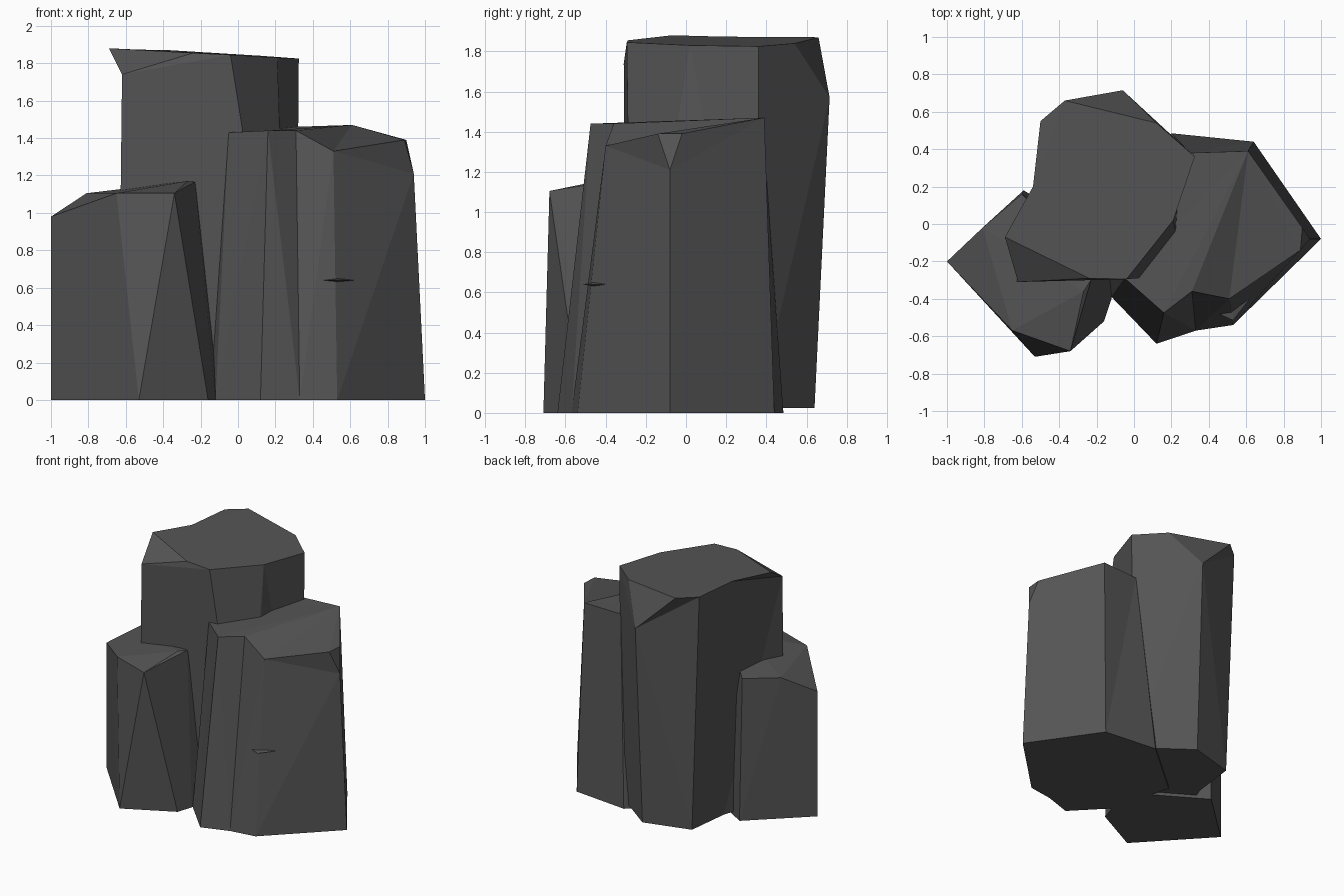
import bpy, bmesh

if "Cube" in bpy.data.objects:
    bpy.data.objects.remove(bpy.data.objects["Cube"])

rock = bpy.data.materials.new("dark grey rock")
rock.diffuse_color = (0.09, 0.09, 0.09, 1)
rock.use_nodes = True
rock.node_tree.nodes["Principled BSDF"].inputs["Base Color"].default_value = rock.diffuse_color


def finish(name, bm):
    bmesh.ops.recalc_face_normals(bm, faces=bm.faces)
    me = bpy.data.meshes.new(name)
    bm.to_mesh(me)
    bm.free()
    me.materials.append(rock)
    ob = bpy.data.objects.new(name, me)
    bpy.context.collection.objects.link(ob)


def column(name, base_z, hub, ring):
    """Loft base points to top points; extra crown points make a chipped corner.
    The cap is fanned from its corner number hub."""
    bm = bmesh.new()
    rows = []
    for base, shoulder, *crown in ring:
        b = bm.verts.new((*base, base_z))
        s = bm.verts.new(shoulder)
        rows.append((b, s, [bm.verts.new(c) for c in crown] or [s]))
    for i, (b, s, c) in enumerate(rows):
        b2, s2, c2 = rows[(i + 1) % len(rows)]
        bm.faces.new([b, b2, s2, s])
        if len(c2) > 1:
            bm.faces.new([s, s2, c2[0]])
        if len(c) > 1:
            bm.faces.new([s, s2, c[-1]])
            bm.faces.new([s, *reversed(c)])
    cap = [v for r in rows for v in r[2]]
    cap = cap[hub:] + cap[:hub]
    for p, q in zip(cap[1:], cap[2:]):
        bm.faces.new([cap[0], p, q])
    bm.faces.new([r[0] for r in reversed(rows)])
    bmesh.ops.triangulate(bm, faces=[f for f in bm.faces if len(f.verts) > 3])
    finish(name, bm)


def hull(name, points):
    bm = bmesh.new()
    for p in points:
        bm.verts.new(p)
    bmesh.ops.convex_hull(bm, input=list(bm.verts))
    loose = [v for v in bm.verts if not v.link_faces]
    bmesh.ops.delete(bm, geom=loose, context='VERTS')
    finish(name, bm)


# Tall rear column, chipped at the front left and the back
column("tall_rock", 0.025, 8, [
    ((-.64, -.30), (-.62, -.31, 1.74), (-.69, -.07, 1.88), (-.24, -.29, 1.855)),
    ((.25, -.27), (-.04, -.295, 1.845)),
    ((.27, -.22), (.21, .02, 1.83)),
    ((.31, .36), (.325, .36, 1.825)),
    ((-.07, .64), (-.06, .715, 1.57), (.12, .54, 1.84), (-.37, .66, 1.87)),
    ((-.43, .54), (-.50, .55, 1.872)),
    ((-.47, .20), (-.54, .20, 1.873)),
])

# Middle-height right column, chipped at its right corner
column("right_rock", 0.0, 5, [
    ((.12, -.64), (.16, -.475, 1.44)),
    ((.33, -.57), (.31, -.36, 1.44)),
    ((.53, -.54), (.51, -.40, 1.33)),
    ((1.0, -.08), (.94, -.08, 1.21), (.89, -.14, 1.39), (.90, -.02, 1.39)),
    ((.64, .44), (.61, .39, 1.47)),
    ((.20, .485), (.30, .38, 1.46)),
    ((-.25, .10), (-.05, .10, 1.44)),
    ((-.12, -.39), (-.05, -.29, 1.43)),
])

# Short left column
hull("left_rock", [
    (-1, -.2, 0), (-.53, -.71, 0), (-.16, -.52, 0), (-.12, -.40, 0),
    (-.08, -.13, 0), (-.59, .18, 0),
    (-1, -.2, .98), (-.65, -.57, 1.105), (-.34, -.68, 1.105), (-.27, -.36, 1.17),
    (-.23, -.30, 1.165), (-.40, -.05, 1.14), (-.60, .16, 1.11), (-.81, -.02, 1.105),
])

# Thin sliver ledge on the front corner of the right column
hull("sliver_ledge", [
    (.43, -.47, .64), (.62, -.40, .64), (.53, -.515, .64),
    (.53, -.46, .65), (.53, -.46, .63),
])
